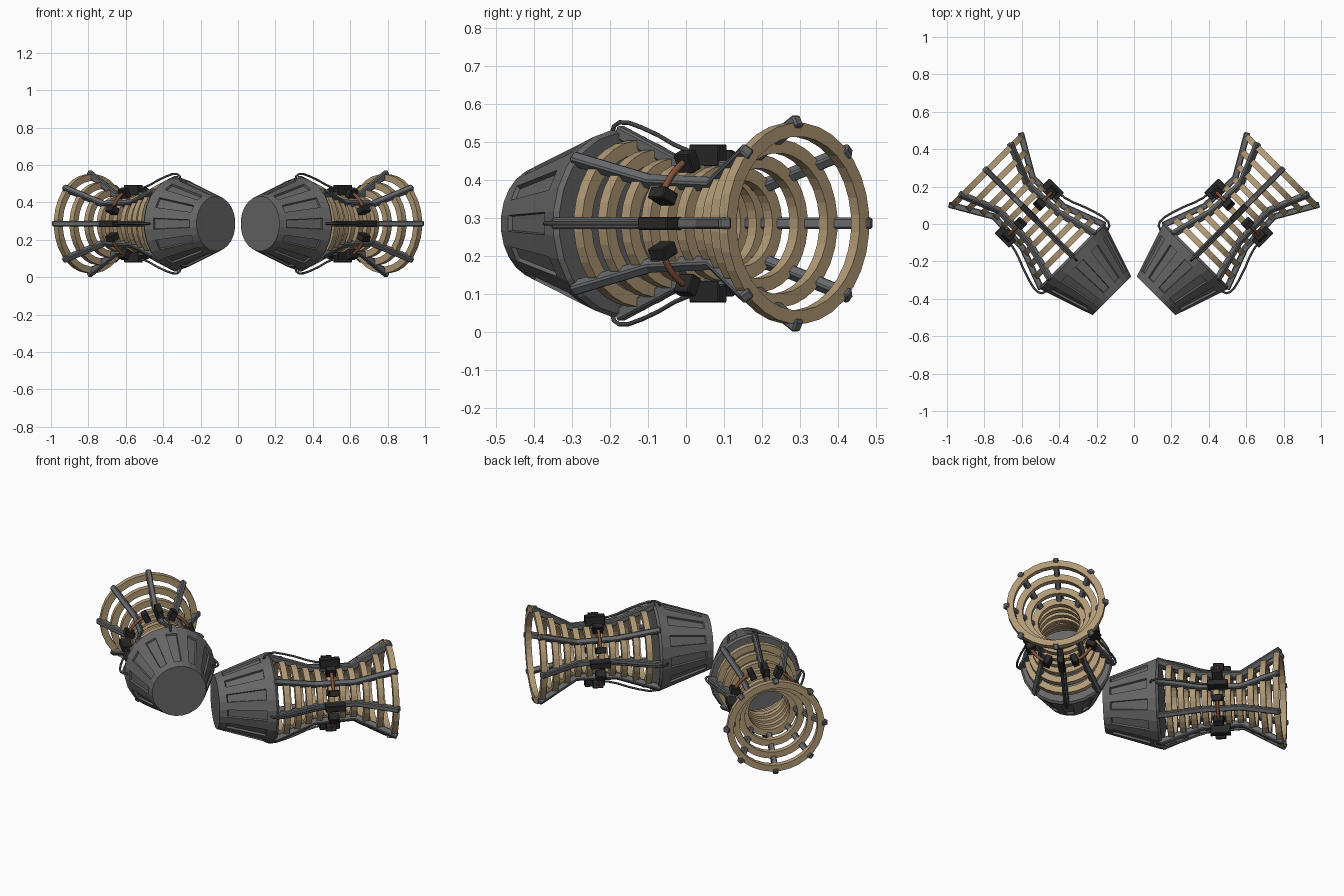
import bpy, bmesh, math
from mathutils import Vector

if "Cube" in bpy.data.objects:
    bpy.data.objects.remove(bpy.data.objects["Cube"])

S = math.sqrt(0.5)
ORIGIN = Vector((0.118, -0.384, 0.286))   # centre of the closed nose of the right pod
AXIS, SIDE, UP = Vector((S, S, 0)), Vector((S, -S, 0)), Vector((0, 0, 1))


def material(name, rgb):
    m = bpy.data.materials.new(name)
    m.diffuse_color = (*rgb, 1)
    m.use_nodes = True
    m.node_tree.nodes["Principled BSDF"].inputs["Base Color"].default_value = m.diffuse_color
    return m


GREY = material("shroud_grey", (0.135, 0.135, 0.137))
STEEL = material("rib_steel", (0.135, 0.14, 0.148))
TAN = material("tan_ring", (0.44, 0.32, 0.18))
BLACK = material("clamp_black", (0.022, 0.022, 0.023))
COPPER = material("copper", (0.22, 0.08, 0.04))
CABLE = material("cable_dark", (0.06, 0.058, 0.056))


def P(t, r, a, w=0.0):
    """Pod coordinates (along axis, radius, angle, sideways) to world."""
    out = SIDE * math.cos(a) + UP * math.sin(a)
    tan = UP * math.cos(a) - SIDE * math.sin(a)
    return ORIGIN + AXIS * t + out * r + tan * w


def finish(bm, name, mat, bevel=0.0, smooth=False):
    """Make the object and mirror it to the left pod."""
    bmesh.ops.recalc_face_normals(bm, faces=bm.faces)
    me = bpy.data.meshes.new(name)
    if smooth:
        for f in bm.faces:
            f.smooth = True
    bm.to_mesh(me)
    bm.free()
    me.materials.append(mat)
    ob = bpy.data.objects.new(name, me)
    bpy.context.collection.objects.link(ob)
    if bevel:
        b = ob.modifiers.new("bevel", 'BEVEL')
        b.width, b.segments = bevel, 1
        b.limit_method, b.angle_limit = 'ANGLE', math.radians(50)
    ob.modifiers.new("mirror", 'MIRROR').use_mirror_merge = False
    return ob


def lathe(bm, profile, n, closed):
    """Revolve (t, r) points about the pod axis; facets centred on angle 0."""
    rows = [[bm.verts.new(P(t, r, (k + 0.5) * math.tau / n)) for k in range(n)]
            for t, r in profile]
    bands = []
    for i in range(len(rows) if closed else len(rows) - 1):
        a, b = rows[i], rows[(i + 1) % len(rows)]
        bands.append([bm.faces.new((a[k], a[(k + 1) % n], b[(k + 1) % n], b[k]))
                      for k in range(n)])
    if not closed:
        bm.faces.new(rows[0])
        bm.faces.new(rows[-1])
    return bands


def prism(bm, outline, a, w):
    """Extrude a (t, r) outline sideways by width w at angle a."""
    lo = [bm.verts.new(P(t, r, a, -w / 2)) for t, r in outline]
    hi = [bm.verts.new(P(t, r, a, w / 2)) for t, r in outline]
    n = len(lo)
    bm.faces.new(lo)
    bm.faces.new(hi)
    for i in range(n):
        bm.faces.new((lo[i], lo[(i + 1) % n], hi[(i + 1) % n], hi[i]))


def box(bm, t0, t1, r0, r1, a, w):
    prism(bm, [(t0, r0), (t1, r0), (t1, r1), (t0, r1)], a, w)


def thicken(path, h):
    """Closed outline of a mitred strip of thickness h around a path."""
    pts = [Vector(p) for p in path]
    top, bot = [], []
    for i, p in enumerate(pts):
        d1 = (p - pts[i - 1]).normalized() if i else (pts[1] - p).normalized()
        d2 = (pts[i + 1] - p).normalized() if i < len(pts) - 1 else d1
        n1, n2 = Vector((-d1.y, d1.x)), Vector((-d2.y, d2.x))
        m = (n1 + n2).normalized()
        m *= h / 2 / m.dot(n1)
        top.append(p + m)
        bot.append(p - m)
    return [tuple(p) for p in top + bot[::-1]]


def tube(bm, points, radius, n=8):
    """Round tube through world points."""
    rows, last = [], len(points) - 1
    side = None
    for i, p in enumerate(points):
        d = (points[min(i + 1, last)] - points[max(i - 1, 0)]).normalized()
        side = d.orthogonal() if side is None else side - d * side.dot(d)
        side.normalize()
        up = d.cross(side)
        rows.append([bm.verts.new(p + radius * (side * math.cos(k * math.tau / n)
                                                + up * math.sin(k * math.tau / n)))
                     for k in range(n)])
    for r0, r1 in zip(rows, rows[1:]):
        for k in range(n):
            bm.faces.new((r0[k], r0[(k + 1) % n], r1[(k + 1) % n], r1[k]))
    bm.faces.new(rows[0])
    bm.faces.new(rows[-1])


ANGLES = [k * math.pi / 4 for k in range(8)]
RIB = [(0.292, 0.242), (0.52, 0.156), (0.745, 0.146), (0.962, 0.272)]


def rib_radius(t):
    for (t0, r0), (t1, r1) in zip(RIB, RIB[1:]):
        if t <= t1:
            return r0 + (r1 - r0) * (t - t0) / (t1 - t0)
    return RIB[-1][1]


# Closed tapered shroud with twelve recessed panels
bm = bmesh.new()
bands = lathe(bm, [(0, 0.147), (0.04, 0.161), (0.245, 0.23), (0.295, 0.247), (0.308, 0.238)],
              24, False)
bmesh.ops.recalc_face_normals(bm, faces=bm.faces)
panels = [bands[1][k] for k in range(1, 24, 2)]
bmesh.ops.inset_individual(bm, faces=panels, thickness=0.004, depth=-0.011)
finish(bm, "shroud", GREY)

# Eight bent ribs
bm = bmesh.new()
for a in ANGLES:
    prism(bm, thicken(RIB, 0.034), a, 0.030)
finish(bm, "ribs", STEEL, bevel=0.005)

# Tan hoops following the ribs
bm = bmesh.new()
for t in (0.36, 0.425, 0.488, 0.55, 0.612, 0.674, 0.736, 0.80, 0.87, 0.945):
    R, h = rib_radius(t) + 0.003, 0.016
    lathe(bm, [(t - h, R), (t + h, R), (t + h, R - 0.036), (t - h, R - 0.036)], 32, True)
finish(bm, "hoops", TAN)

# Black clamps: long ones on every second rib, blocks either side of the others
bm = bmesh.new()
for a in ANGLES[::2]:
    box(bm, 0.570, 0.680, 0.150, 0.208, a, 0.034)
    for da in (-0.42, 0.42):
        box(bm, 0.592, 0.648, 0.152, 0.205, a + da, 0.034)
finish(bm, "clamps", BLACK, bevel=0.003)

# Copper pipes arching over the ribs between the blocks
bm = bmesh.new()
for a in ANGLES[1::2]:
    tube(bm, [P(0.62, 0.182, a + (i / 5 - 1) * 0.42) for i in range(11)], 0.009)
finish(bm, "copper_pipes", COPPER, smooth=True)

# Cables from the shroud rim to the long clamps
WIRE = [(0.265, 0.23), (0.275, 0.256), (0.295, 0.266), (0.33, 0.265), (0.38, 0.252),
        (0.44, 0.232), (0.50, 0.207), (0.55, 0.192), (0.60, 0.187)]
bm = bmesh.new()
for a in ANGLES[::2]:
    tube(bm, [P(t, r, a) for t, r in WIRE], 0.006)
finish(bm, "cables", CABLE, smooth=True)
